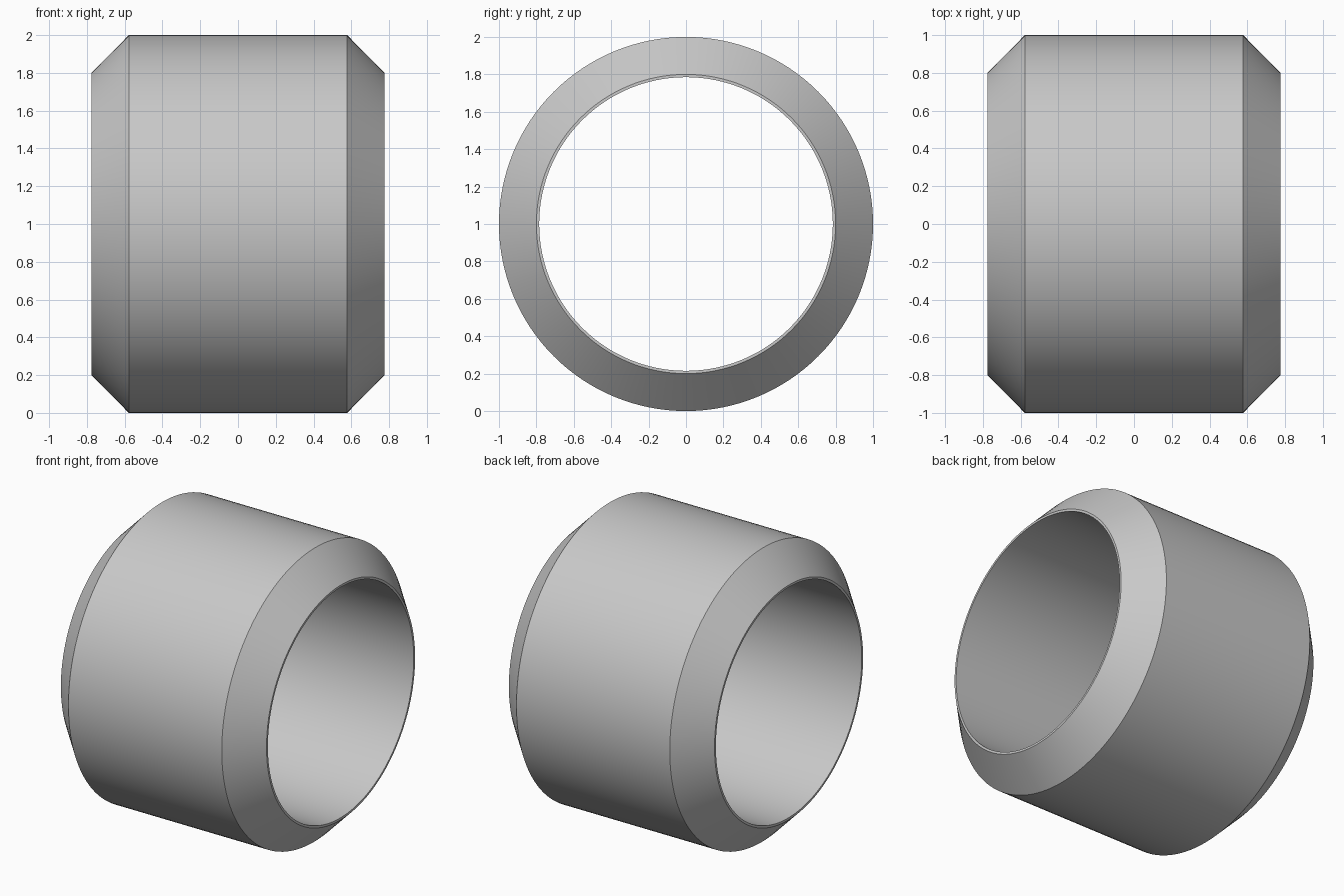
import bpy, bmesh, math

if "Cube" in bpy.data.objects:
    bpy.data.objects.remove(bpy.data.objects["Cube"])

SEGMENTS = 128

# Plain grey material
grey = bpy.data.materials.new("plain grey")
grey.diffuse_color = (0.58, 0.58, 0.58, 1.0)
grey.use_nodes = True
grey.node_tree.nodes["Principled BSDF"].inputs["Base Color"].default_value = grey.diffuse_color

# Closed ring cross-section (x, radius): bevelled outside, straight bore
half = [(0.775, 0.785), (0.775, 0.80), (0.578, 1.0)]
profile = half + [(-x, r) for x, r in reversed(half)]

# Revolve the section around the x axis at z = 1
bm = bmesh.new()
rings = []
for i in range(SEGMENTS):
    a = 2 * math.pi * i / SEGMENTS
    rings.append([bm.verts.new((x, r * math.sin(a), 1 + r * math.cos(a)))
                  for x, r in profile])
n = len(profile)
for i in range(SEGMENTS):
    p, q = rings[i], rings[(i + 1) % SEGMENTS]
    for j in range(n):
        k = (j + 1) % n
        bm.faces.new((p[j], p[k], q[k], q[j]))
bmesh.ops.recalc_face_normals(bm, faces=bm.faces[:])

mesh = bpy.data.meshes.new("bevelled_ring")
bm.to_mesh(mesh)
bm.free()
mesh.materials.append(grey)
ring = bpy.data.objects.new("bevelled_ring", mesh)
bpy.context.collection.objects.link(ring)

# Smooth round surfaces, sharp bevel edges
bpy.context.view_layer.objects.active = ring
ring.select_set(True)
bpy.ops.object.shade_smooth_by_angle(angle=math.radians(30))
